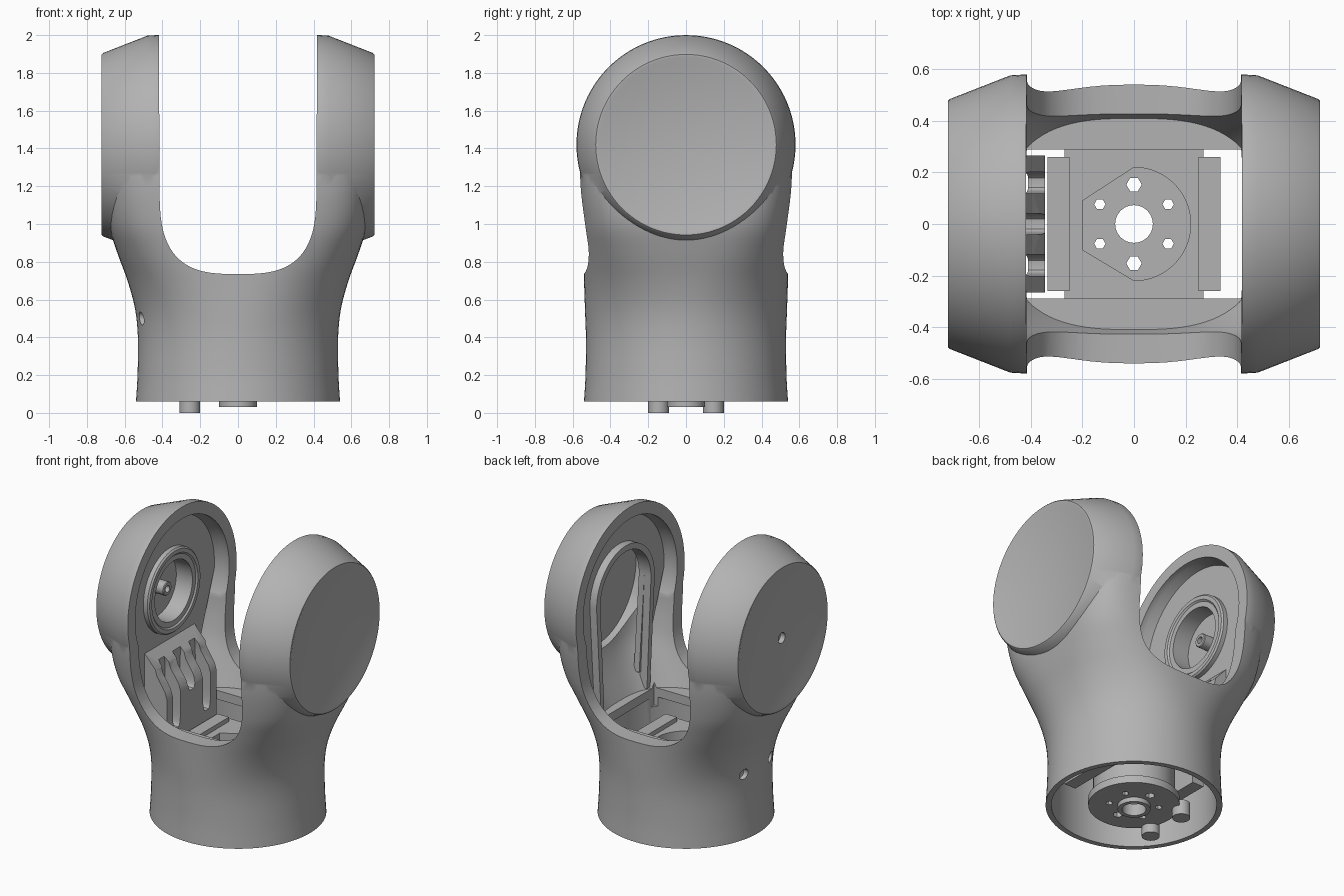
import bpy, bmesh, math

cube = bpy.data.objects.get("Cube")
if cube:
    bpy.data.objects.remove(cube)

grey = bpy.data.materials.new("plain grey")
grey.use_nodes = True
grey.diffuse_color = (0.45, 0.45, 0.45, 1)
grey.node_tree.nodes["Principled BSDF"].inputs["Base Color"].default_value = (0.45, 0.45, 0.45, 1)

PIVOT = 1.42  # height of the arm axis


def loft(name, rings):
    """Closed solid through a list of equal-length rings of points."""
    bm = bmesh.new()
    rows = [[bm.verts.new(p) for p in ring] for ring in rings]
    n = len(rows[0])
    for a, b in zip(rows, rows[1:]):
        for i in range(n):
            bm.faces.new((a[i], a[(i + 1) % n], b[(i + 1) % n], b[i]))
    bm.faces.new(rows[0])
    bm.faces.new(rows[-1])
    bmesh.ops.recalc_face_normals(bm, faces=bm.faces)
    mesh = bpy.data.meshes.new(name)
    bm.to_mesh(mesh)
    bm.free()
    mesh.materials.append(grey)
    ob = bpy.data.objects.new(name, mesh)
    bpy.context.collection.objects.link(ob)
    return ob


def place(p, d, axis):
    return {"x": (d, p[0], p[1]), "y": (p[0], d, p[1]), "z": (p[0], p[1], d)}[axis]


def prism(name, pts, a, b, axis):
    return loft(name, [[place(p, d, axis) for p in pts] for d in (a, b)])


def oval(hx, hy, n=2.0, count=96, centre=(0, 0)):
    pts = []
    for i in range(count):
        c, s = math.cos(math.tau * i / count), math.sin(math.tau * i / count)
        pts.append((centre[0] + math.copysign(abs(c) ** (2 / n), c) * hx,
                    centre[1] + math.copysign(abs(s) ** (2 / n), s) * hy))
    return pts


def rod(name, r, a, b, axis, centre=(0, 0), count=48):
    return prism(name, oval(r, r, 2, count, centre), a, b, axis)


def box(name, x, y, z):
    return prism(name, [(x[0], y[0]), (x[1], y[0]), (x[1], y[1]), (x[0], y[1])], z[0], z[1], "z")


def arch(r, foot, bottom):
    """Round-topped outline in y and z."""
    arc = [(r * math.cos(math.pi * i / 32), PIVOT + r * math.sin(math.pi * i / 32)) for i in range(33)]
    return arc + [(-foot, bottom), (foot, bottom)]


def head(name, steps, side):
    """Turned solid on the arm axis, steps are (x, radius)."""
    return loft(name, [[place(p, side * x, "x") for p in oval(r, r, 2, 96, (0, PIVOT))]
                       for x, r in steps])


def boolean(ob, others, kind="DIFFERENCE"):
    for other in others:
        mod = ob.modifiers.new("cut", "BOOLEAN")
        mod.operation, mod.solver, mod.object = kind, "EXACT", other
        bpy.context.view_layer.objects.active = ob
        bpy.ops.object.modifier_apply(modifier=mod.name)
        bpy.data.objects.remove(other)
    return ob


def smooth_rows(rows, steps=4):
    """Cubic interpolation between section rows."""
    out = []
    for i in range(len(rows) - 1):
        a, b = rows[i], rows[i + 1]
        before, after = rows[max(i - 1, 0)], rows[min(i + 2, len(rows) - 1)]
        span = b[0] - a[0]
        for k in range(steps):
            t = k / steps
            row = [a[0] + span * t]
            for j in range(1, 4):
                m0 = (b[j] - before[j]) / (b[0] - before[0]) * span
                m1 = (after[j] - a[j]) / (after[0] - a[0]) * span
                row.append(a[j] + t * m0 + t * t * (3 * (b[j] - a[j]) - 2 * m0 - m1)
                           + t ** 3 * (m0 + m1 - 2 * (b[j] - a[j])))
            out.append(row)
    return out + [rows[-1]]


def shell_loft(name, rows, inset_x=0, inset_y=0):
    return loft(name, [[place(p, z, "z") for p in oval(hx - inset_x, hy - inset_y, n)]
                       for z, hx, hy, n in smooth_rows(rows)])


# Shell outline: height, half width, half depth, squareness
sections = [(0.06, 0.54, 0.54, 2), (0.2, 0.532, 0.532, 2), (0.4, 0.53, 0.53, 2),
            (0.55, 0.545, 0.535, 2.1), (0.7, 0.585, 0.54, 2.4), (0.85, 0.64, 0.545, 3),
            (1.0, 0.685, 0.555, 3.8), (1.2, 0.698, 0.57, 4.6), (PIVOT, 0.7, 0.572, 5)]
shell = shell_loft("yoke_shell", sections)
profile = [(0.3, 0.575), (0.43, 0.58), (0.48, 0.577), (0.715, 0.485), (0.722, 0.478),
           (0.722, 0.465), (0.714, 0.445)]
boolean(shell, [head("arm_head", profile, s) for s in (1, -1)], "UNION")

# Gap between the arms
half = [(x, z) for x, z in oval(0.415, 0.465, 3, 96, (0, 1.2)) if z <= 1.2001]
half.sort()
gap = [(-0.42, 2.2)] + half + [(0.42, 2.2)]

# Hollow arms, hollow base and the opening in the saddle
upper = [(0.67, 0.56, 0.5, 2.8)] + sections[5:]
cutters = [prism("gap", gap, -1, 1, "y"), shell_loft("arm_hollow", upper, 0.06, 0.09),
           rod("base_hollow", 0.505, 0, 0.61, "z", count=96),
           box("saddle_opening", (-0.44, 0.44), (-0.29, 0.29), (0.55, 0.9))]
cutters += [head("head_hollow", [(0.3, 0.5), (0.46, 0.5), (0.66, 0.41)], s) for s in (1, -1)]
cutters += [rod("side_hole", 0.035, -0.7, -0.4, "x", (y, 0.5)) for y in (-0.17, 0.13)]
cutters += [rod("cap_hole", 0.035, -0.8, -0.6, "x", (0, PIVOT))]
boolean(shell, cutters)

# Inner deck with its keyed aperture
deck = box("inner_deck", (-0.27, 0.27), (-0.3, 0.3), (0.44, 0.5))
key = [(0.22 * math.sin(math.pi * i / 40), 0.22 * math.cos(math.pi * i / 40)) for i in range(41)]
key += [(-0.2, -0.1), (-0.2, 0.09)]
boolean(deck, [prism("aperture", key, 0.3, 0.6, "z")])
for s, name in ((1, "left"), (-1, "right")):
    x = sorted((s * 0.25, s * 0.335))
    box(name + "_deck_rail", x, (-0.26, 0.26), (0.2, 0.53))

# Motor hub under the deck
tube = boolean(rod("hub_tube", 0.25, 0.09, 0.45, "z"), [rod("bore", 0.225, 0, 0.6, "z")])
flange = rod("hub_flange", 0.28, 0.06, 0.11, "z")
boolean(flange, [rod("boss", 0.1, 0.03, 0.1, "z")], "UNION")
holes = [rod("centre_hole", 0.073, 0, 0.3, "z")]
for i in range(6):
    a = math.radians(30 + 60 * i)
    holes.append(rod("screw_hole", 0.03 if i in (1, 4) else 0.022, 0, 0.3, "z",
                     (0.153 * math.cos(a), 0.153 * math.sin(a)), 6))
boolean(flange, holes)
for y, name in ((-0.145, "front"), (0.145, "back")):
    rod(name + "_hub_peg", 0.055, 0, 0.1, "z", (-0.255, y))

# Stepped bracket in the right arm, with three grooves
profile = [(-0.6, 1.1), (-0.52, 1.1), (-0.43, 1.0), (-0.42, 0.96), (-0.36, 0.87),
           (-0.345, 0.82), (-0.345, 0.45), (-0.39, 0.45), (-0.42, 0.65), (-0.52, 0.8)]
bracket = prism("stepped_bracket", profile, -0.265, 0.265, "y")
boolean(bracket, [prism("groove", oval(0.042, 0.23, 4, 32, (y, z)), -0.46, -0.2, "x")
                  for y, z in ((-0.16, 0.82), (0, 1.02), (0.16, 0.82))])

# Back plate, bearing and spindle in the right arm
back_plate = prism("right_arm_plate", arch(0.49, 0.26, 0.78), -0.55, -0.51, "x")
ring = head("bearing_ring", [(0.62, 0.28), (0.48, 0.28), (0.47, 0.27), (0.47, 0.245),
                             (0.48, 0.235), (0.48, 0.2)], -1)
for ob in (back_plate, ring):
    boolean(ob, [head("bore", [(0.3, 0.2), (0.6, 0.2)], -1)])
spindle = head("spindle", [(0.68, 0.045), (0.53, 0.045), (0.525, 0.04)], -1)
boolean(spindle, [head("bore", [(0.4, 0.022), (0.66, 0.022)], -1)])

# Arched frame in the left arm
plate = prism("left_arm_plate", arch(0.49, 0.26, 0.78), 0.5, 0.54, "x")
boolean(plate, [prism("arch_opening", arch(0.27, 0.2, 0.6), 0.4, 0.7, "x")])
rib = prism("arch_rib", arch(0.31, 0.26, 0.68), 0.45, 0.505, "x")
boolean(rib, [prism("arch_opening", arch(0.27, 0.21, 0.4), 0.4, 0.7, "x")])

# Smooth curved faces, keep the edges crisp
for ob in list(bpy.context.scene.objects):
    if ob.type == "MESH" and grey.name in ob.data.materials:
        bpy.ops.object.select_all(action="DESELECT")
        ob.select_set(True)
        bpy.context.view_layer.objects.active = ob
        bpy.ops.object.shade_smooth_by_angle(angle=math.radians(30))
